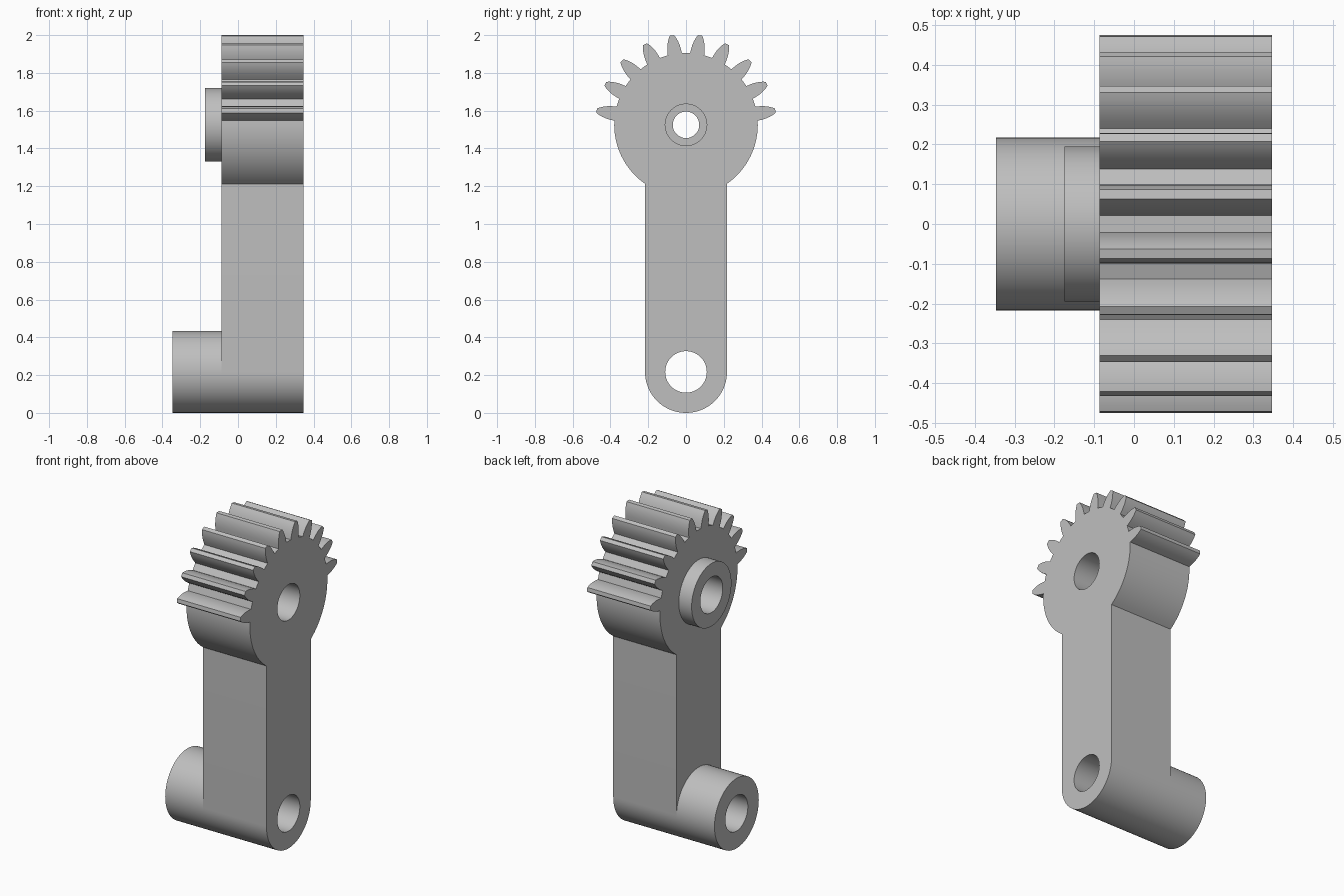
import bpy, bmesh
from math import sin, cos, radians, sqrt, asin, degrees
from mathutils import Matrix

cube = bpy.data.objects.get("Cube")
if cube:
    bpy.data.objects.remove(cube, do_unlink=True)

LOW_Z, HIGH_Z = 0.217, 1.525      # pivot heights
ARM_R, ROOT_R = 0.217, 0.38       # arm half width, gear root radius
HOLE_R = 0.11
FACE_X, BACK_X = 0.347, -0.087    # arm thickness span

grey = bpy.data.materials.new("steel_grey")
grey.use_nodes = True
colour = (0.52, 0.52, 0.52, 1)
grey.diffuse_color = colour
grey.node_tree.nodes["Principled BSDF"].inputs["Base Color"].default_value = colour


def arc(radius, z, start, end, steps):
    """Points on an arc; angles in degrees clockwise from straight up."""
    angles = [radians(start + (end - start) * i / steps) for i in range(steps + 1)]
    return [(radius * sin(a), z + radius * cos(a)) for a in angles]


def circle(radius, z):
    return arc(radius, z, 0, 360, 72)[:-1]


def plate(name, outlines, x0, x1):
    """Extrude closed (y, z) outlines along x; inner outlines become holes."""
    curve = bpy.data.curves.new(name, "CURVE")
    curve.dimensions = "2D"
    curve.fill_mode = "BOTH"
    curve.extrude = (x1 - x0) / 2
    for points in outlines:
        spline = curve.splines.new("POLY")
        spline.points.add(len(points) - 1)
        for p, (y, z) in zip(spline.points, points):
            p.co = (y, z, 0, 1)
        spline.use_cyclic_u = True
    temp = bpy.data.objects.new(name + "_outline", curve)
    bpy.context.collection.objects.link(temp)
    graph = bpy.context.evaluated_depsgraph_get()
    mesh = bpy.data.meshes.new_from_object(temp.evaluated_get(graph))
    bpy.data.objects.remove(temp, do_unlink=True)

    # Turn the extrusion onto the x axis and weld the caps to the walls
    turn = Matrix(((0, 0, 1, (x0 + x1) / 2), (1, 0, 0, 0), (0, 1, 0, 0), (0, 0, 0, 1)))
    mesh.transform(turn)
    bm = bmesh.new()
    bm.from_mesh(mesh)
    bmesh.ops.remove_doubles(bm, verts=bm.verts, dist=0.0001)
    bmesh.ops.recalc_face_normals(bm, faces=bm.faces)
    bm.to_mesh(mesh)
    bm.free()

    mesh.name = name
    mesh.materials.clear()
    mesh.materials.append(grey)
    obj = bpy.data.objects.new(name, mesh)
    bpy.context.collection.objects.link(obj)
    bpy.ops.object.select_all(action="DESELECT")
    obj.select_set(True)
    bpy.context.view_layer.objects.active = obj
    bpy.ops.object.shade_smooth_by_angle(angle=radians(25))
    return obj


# Tooth flank: radius and half angle from root to tip
flank = [(ROOT_R, 5.7), (0.403, 5.15), (0.425, 4.45), (0.447, 3.45), (0.465, 2.4), (0.479, 1.4)]


def tooth(centre):
    side = [(r, centre - h) for r, h in flank]
    side += [(r, centre + h) for r, h in reversed(flank)]
    return [(r * sin(radians(a)), HIGH_Z + r * cos(radians(a))) for r, a in side]


# Arm outline: shoulder arc, ten teeth, shoulder arc, rounded foot
join = 180 - degrees(asin(ARM_R / ROOT_R))
outline = arc(ROOT_R, HIGH_Z, -join, -86.7, 16)[:-1]
for i in range(10):
    outline += tooth(-81 + 18 * i)
outline += arc(ROOT_R, HIGH_Z, 86.7, join, 16)[1:]
outline += arc(ARM_R, LOW_Z, 90, 270, 36)

plate("gear_arm", [outline, circle(HOLE_R, HIGH_Z), circle(HOLE_R, LOW_Z)], BACK_X, FACE_X)
plate("foot_boss", [circle(ARM_R, LOW_Z), circle(HOLE_R, LOW_Z)], -0.347, BACK_X)
plate("gear_boss", [circle(0.195, HIGH_Z), circle(HOLE_R, HIGH_Z)], -0.175, BACK_X)
# Narrow collar deep inside the upper bore
plate("bore_collar", [circle(HOLE_R, HIGH_Z), circle(0.07, HIGH_Z)], 0.0, 0.17)
